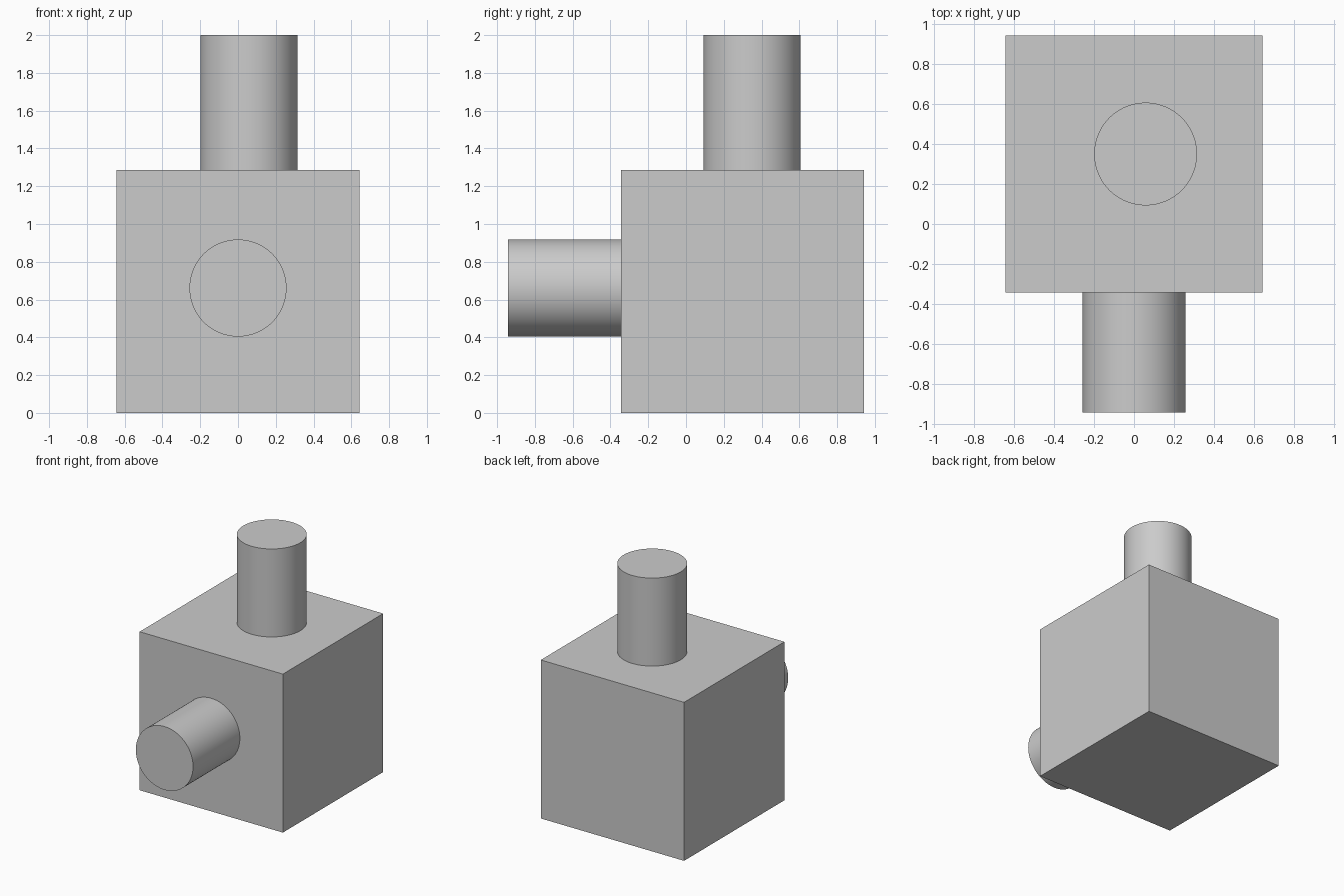
import bpy
from math import radians

if "Cube" in bpy.data.objects:
    bpy.data.objects.remove(bpy.data.objects["Cube"])

SIDE = 1.286      # block edge length
RADIUS = 0.257    # both pegs
BLOCK_Y = 0.30
EMBED = 0.01      # pegs sink slightly into the block


def peg(name, location, length, rotation=(0, 0, 0)):
    bpy.ops.mesh.primitive_cylinder_add(vertices=96, radius=RADIUS, depth=length,
                                        location=location, rotation=rotation)
    bpy.context.object.name = name
    bpy.ops.object.shade_smooth_by_angle(angle=radians(30))


# Main cube
bpy.ops.mesh.primitive_cube_add(size=SIDE, location=(0, BLOCK_Y, SIDE / 2))
bpy.context.object.name = "block"

# Upright peg on the top face
bottom, top = SIDE - EMBED, 2.0
peg("top_peg", (0.058, 0.35, (bottom + top) / 2), top - bottom)

# Horizontal peg on the front face
front, back = -0.943, BLOCK_Y - SIDE / 2 + EMBED
peg("front_peg", (0, (front + back) / 2, 0.661), back - front, (radians(90), 0, 0))
